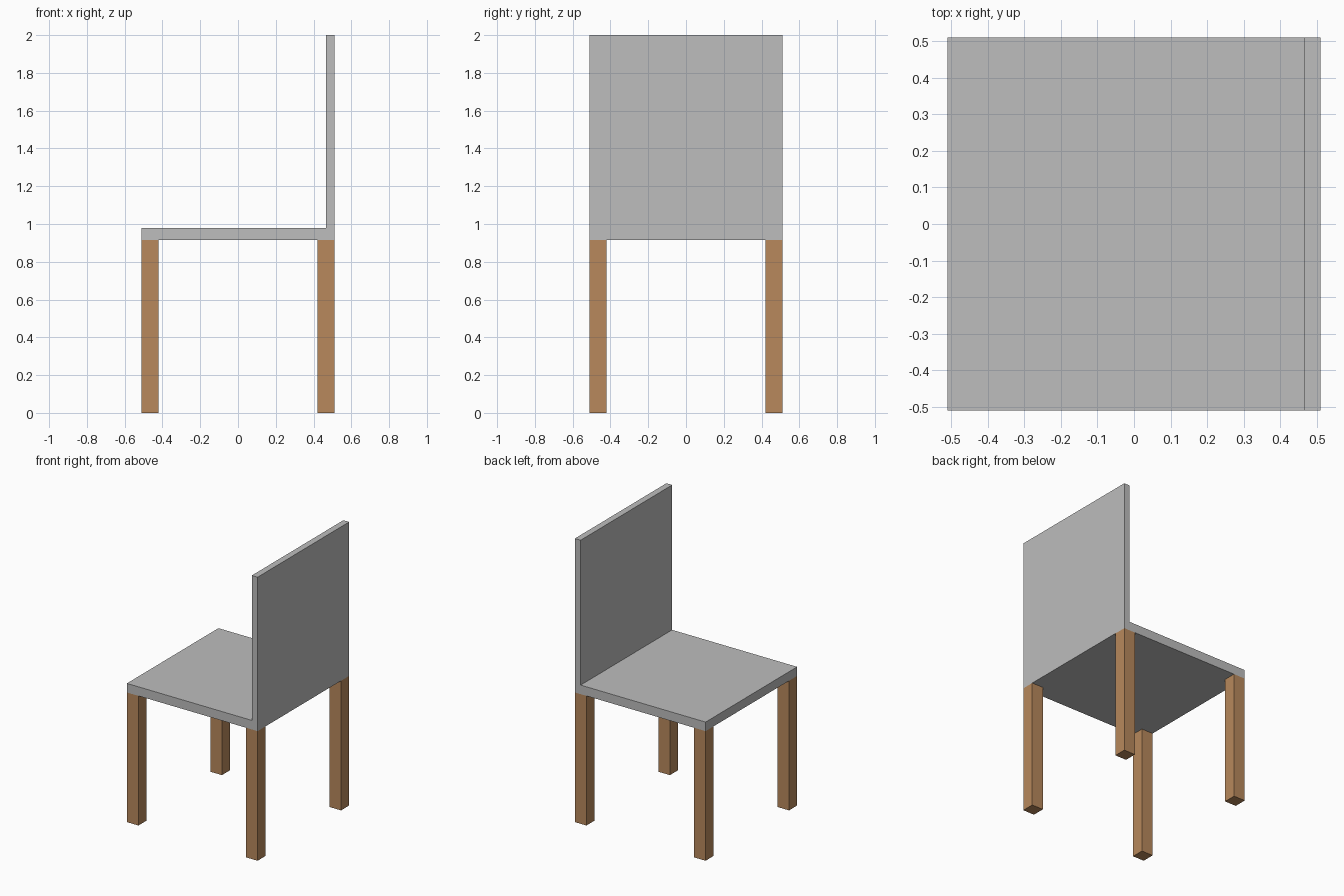
import bpy, bmesh

if "Cube" in bpy.data.objects:
    bpy.data.objects.remove(bpy.data.objects["Cube"])

HALF = 0.51          # half width of the chair
LEG = 0.09           # leg thickness
SEAT_BOTTOM, SEAT_TOP, TOP = 0.914, 0.978, 2.0
BACK_X = 0.465       # inner face of the backrest


def material(name, rgb):
    mat = bpy.data.materials.new(name)
    mat.diffuse_color = (*rgb, 1.0)
    mat.use_nodes = True
    mat.node_tree.nodes["Principled BSDF"].inputs["Base Color"].default_value = mat.diffuse_color
    return mat


def extrude_profile(name, points, y0, y1, mat):
    """Extrude an outline in the xz plane from y0 to y1."""
    bm = bmesh.new()
    face = bm.faces.new([bm.verts.new((x, y0, z)) for x, z in points])
    result = bmesh.ops.extrude_face_region(bm, geom=[face], use_keep_orig=True)
    verts = [v for v in result["geom"] if isinstance(v, bmesh.types.BMVert)]
    bmesh.ops.translate(bm, verts=verts, vec=(0, y1 - y0, 0))
    bmesh.ops.recalc_face_normals(bm, faces=bm.faces)
    mesh = bpy.data.meshes.new(name)
    bm.to_mesh(mesh)
    bm.free()
    mesh.materials.append(mat)
    obj = bpy.data.objects.new(name, mesh)
    bpy.context.collection.objects.link(obj)
    return obj


grey = material("grey", (0.51, 0.51, 0.51))
wood = material("brown wood", (0.479, 0.25, 0.107))

# Seat and backrest: one L-shaped slab
extrude_profile("seat_and_backrest", [
    (-HALF, SEAT_BOTTOM), (HALF, SEAT_BOTTOM), (HALF, TOP),
    (BACK_X, TOP), (BACK_X, SEAT_TOP), (-HALF, SEAT_TOP),
], -HALF, HALF, grey)

# Four square legs flush with the seat corners
for x_name, x in (("left", -HALF), ("right", HALF - LEG)):
    for y_name, y in (("front", -HALF), ("back", HALF - LEG)):
        extrude_profile(f"{y_name}_{x_name}_leg", [
            (x, 0), (x + LEG, 0), (x + LEG, SEAT_BOTTOM), (x, SEAT_BOTTOM),
        ], y, y + LEG, wood)
